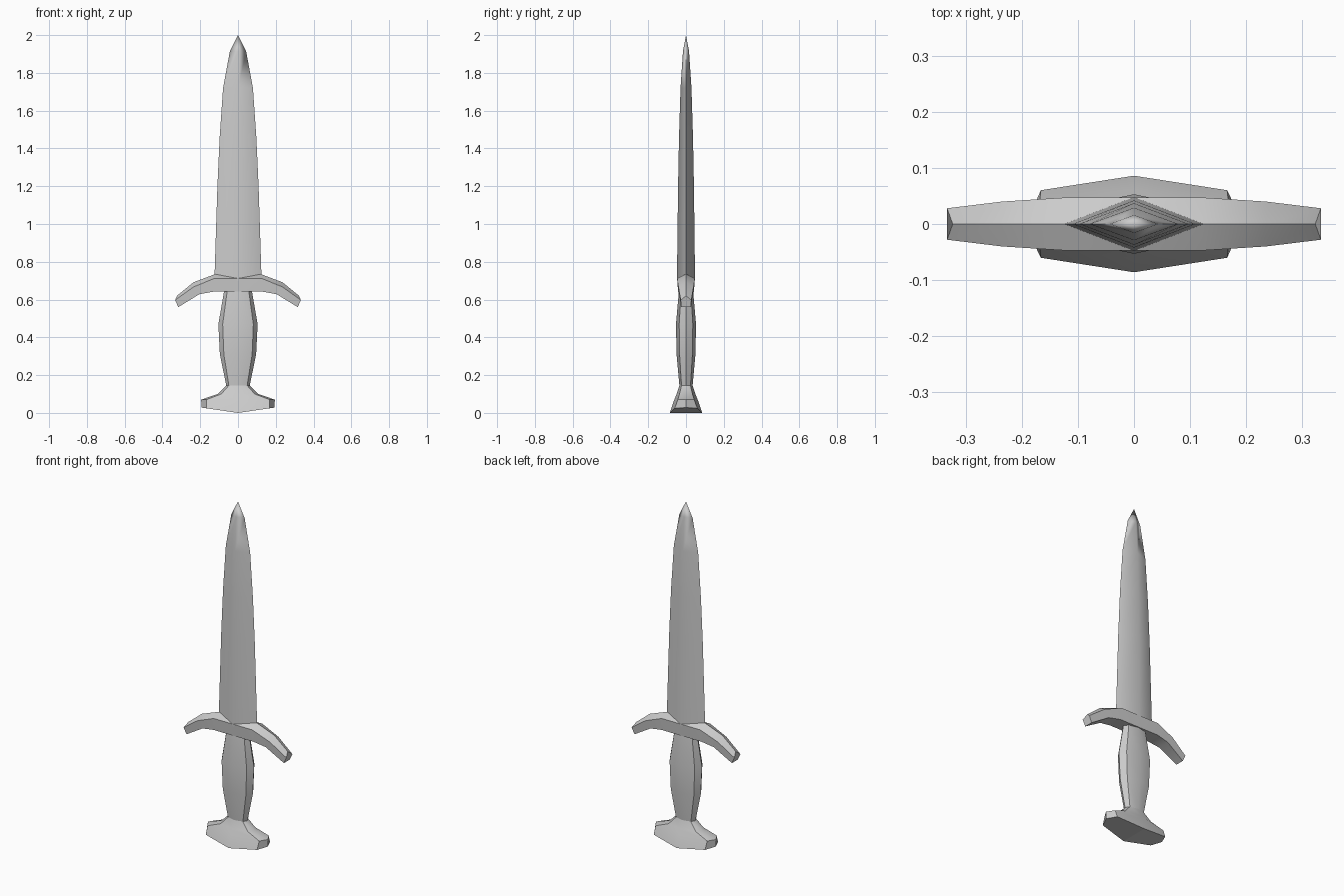
import bpy, bmesh, math

if "Cube" in bpy.data.objects:
    bpy.data.objects.remove(bpy.data.objects["Cube"])


def loft(name, rings, angle, cap_start=True, cap_end=True):
    """Skin a list of equal-length point rings into one object."""
    bm = bmesh.new()
    loops = [[bm.verts.new(p) for p in ring] for ring in rings]
    n = len(rings[0])
    for a, b in zip(loops, loops[1:]):
        for i in range(n):
            j = (i + 1) % n
            bm.faces.new((a[i], a[j], b[j], b[i]))
    if cap_start:
        bm.faces.new(loops[0])
    if cap_end:
        bm.faces.new(loops[-1])
    bmesh.ops.remove_doubles(bm, verts=bm.verts, dist=1e-5)
    # split folded base caps along the centre line
    bmesh.ops.connect_verts_concave(bm, faces=[f for f in bm.faces if len(f.verts) > 5])
    bmesh.ops.recalc_face_normals(bm, faces=bm.faces)
    me = bpy.data.meshes.new(name)
    bm.to_mesh(me)
    bm.free()
    ob = bpy.data.objects.new(name, me)
    bpy.context.collection.objects.link(ob)
    bpy.ops.object.select_all(action='DESELECT')
    ob.select_set(True)
    bpy.context.view_layer.objects.active = ob
    bpy.ops.object.shade_smooth_by_angle(angle=math.radians(angle))
    return ob


def diamond(z, w, t):
    return [(w, 0, z), (0, t, z), (-w, 0, z), (0, -t, z)]


def octagon(z, w, t, a=0.78, b=0.68, lift=0.0):
    """Eight-sided flattened ring; lift raises it towards the x ends."""
    pts = [(1, 0), (a, b), (0, 1), (-a, b), (-1, 0), (-a, -b), (0, -1), (a, -b)]
    return [(w * x, t * y, z + lift * abs(x)) for x, y in pts]


# Blade: diamond section tapering to a point
blade = [(0.70, 0.125, 0.048), (1.20, 0.109, 0.042), (1.46, 0.097, 0.037),
         (1.72, 0.079, 0.029), (1.915, 0.043, 0.016)]
rings = [diamond(*s) for s in blade]
rings.append([(0, 0, 2.0)] * 4)
bm_rings = rings[:-1]
ob = loft("blade", bm_rings, 50, cap_end=False)
bm = bmesh.new()
bm.from_mesh(ob.data)
tip = bm.verts.new((0, 0, 2.0))
zmax = blade[-1][0]
for e in [e for e in bm.edges if all(abs(v.co.z - zmax) < 1e-4 for v in e.verts)]:
    bm.faces.new((e.verts[0], e.verts[1], tip)).smooth = True
bmesh.ops.recalc_face_normals(bm, faces=bm.faces)
bm.to_mesh(ob.data)
bm.free()

# Guard: drooping five-sided bar with a ridge on top
# each station: ridge (x, z), shoulder (x, z, half depth), underside (x, z, half depth)
guard = [((0.120, 0.735), (0.125, 0.712, 0.047), (0.130, 0.642, 0.042)),
         ((0.235, 0.692), (0.235, 0.667, 0.040), (0.205, 0.628, 0.036)),
         ((0.323, 0.620), (0.333, 0.597, 0.028), (0.316, 0.560, 0.026))]


def guard_ring(st, s):
    (rx, rz), (mx, mz, my), (ux, uz, uy) = st
    return [(s * rx, 0, rz), (s * mx, my, mz), (s * ux, uy, uz),
            (s * ux, -uy, uz), (s * mx, -my, mz)]


loft("guard", [guard_ring(s, -1) for s in reversed(guard)]
     + [guard_ring(s, 1) for s in guard], 35)

# Grip: swelling eight-sided handle
grip = [(0.66, 0.072, 0.036), (0.63, 0.076, 0.039), (0.47, 0.104, 0.053),
        (0.31, 0.096, 0.050), (0.145, 0.062, 0.035)]
loft("grip", [octagon(*s) for s in grip], 45, cap_end=False)

# Pommel: flared foot with a shallow folded base
pommel = [octagon(0.145, 0.062, 0.035), octagon(0.10, 0.108, 0.050, 0.82),
          octagon(0.07, 0.195, 0.062, 0.86, 0.70),
          octagon(0.0, 0.193, 0.086, 0.86, 0.70, 0.028)]
ob = loft("pommel", pommel, 45, cap_start=False, cap_end=False)
bm = bmesh.new()
bm.from_mesh(ob.data)
base = [min(bm.verts, key=lambda v: sum((v.co[k] - p[k]) ** 2 for k in range(3)))
        for p in pommel[-1]]
for half in ((6, 7, 0, 1, 2), (2, 3, 4, 5, 6)):
    bm.faces.new([base[i] for i in half]).smooth = False
bmesh.ops.recalc_face_normals(bm, faces=bm.faces)
bm.to_mesh(ob.data)
bm.free()
